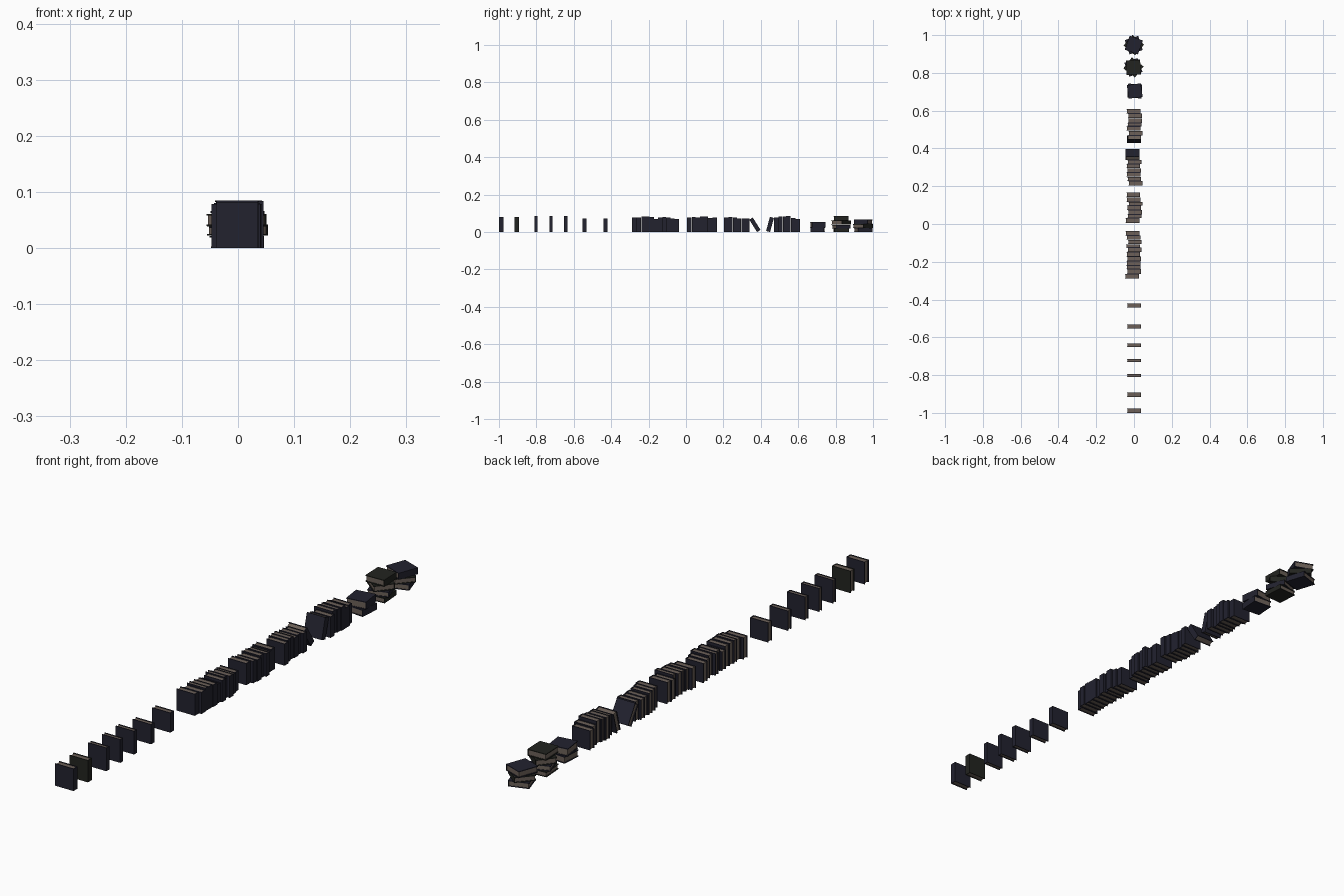
import bpy, bmesh
from math import radians, sin
from mathutils import Matrix, Vector

if "Cube" in bpy.data.objects:
    bpy.data.objects.remove(bpy.data.objects["Cube"])


def material(name, rgb):
    m = bpy.data.materials.new(name)
    m.diffuse_color = (*rgb, 1)
    m.use_nodes = True
    m.node_tree.nodes["Principled BSDF"].inputs["Base Color"].default_value = m.diffuse_color
    return m


NAVY = material("navy cover", (0.016, 0.016, 0.028))
BLACK = material("black green cover", (0.016, 0.017, 0.014))
PAPER = material("aged paper", (0.150, 0.118, 0.098))


def prism(bm, outline, z0, z1, index):
    """Extrude a flat outline from z0 to z1."""
    face = bm.faces.new([bm.verts.new((x, y, z0)) for x, y in outline])
    made = bmesh.ops.extrude_face_region(bm, geom=[face])
    verts = [g for g in made["geom"] if isinstance(g, bmesh.types.BMVert)]
    bmesh.ops.translate(bm, verts=verts, vec=(0, 0, z1 - z0))
    for f in set(f for v in verts for f in v.link_faces) | {face}:
        f.material_index = index


def book(name, matrix, thick, height, cover=NAVY, width=0.074):
    """Upright book, spine on +x, standing on the origin."""
    bm = bmesh.new()
    w, t, c = width / 2, thick / 2, 0.0028
    # C-shaped cover
    prism(bm, [(-w, -t), (w, -t), (w, t), (-w, t), (-w, t - c),
               (w - c, t - c), (w - c, -t + c), (-w, -t + c)], 0, height, 0)
    # page block, slightly inset
    p = t - c
    prism(bm, [(-w + 0.003, -p), (w - c, -p), (w - c, p), (-w + 0.003, p)],
          0.002, height - 0.002, 1)
    bmesh.ops.recalc_face_normals(bm, faces=bm.faces)
    bm.transform(matrix)
    mesh = bpy.data.meshes.new(name)
    bm.to_mesh(mesh)
    bm.free()
    mesh.materials.append(cover)
    mesh.materials.append(PAPER)
    bpy.context.collection.objects.link(bpy.data.objects.new(name, mesh))


def at(x, y, z=0):
    return Matrix.Translation(Vector((x, y, z)))


# Spaced single books: y, thickness, height
singles = [(-0.988, 0.024, 0.081), (-0.905, 0.024, 0.080), (-0.802, 0.017, 0.085),
           (-0.722, 0.017, 0.085), (-0.642, 0.018, 0.085), (-0.543, 0.020, 0.072),
           (-0.431, 0.022, 0.072)]
for i, (y, t, h) in enumerate(singles):
    book("single_book", at(-0.001, y), t, h, BLACK if i == 1 else NAVY)


# Packed rows: start y, then thickness, height, x offset of each book
def row(name, y, books):
    for t, h, x in books:
        book(name, at(x, y + t / 2), t - 0.0008, h)
        y += t


row("front_row_book", -0.288, [
    (0.024, 0.079, -0.010), (0.025, 0.079, 0.000), (0.019, 0.084, -0.002),
    (0.024, 0.082, -0.002), (0.024, 0.080, 0.000), (0.023, 0.070, -0.004),
    (0.024, 0.079, 0.003), (0.018, 0.080, -0.006), (0.024, 0.079, 0.004),
    (0.022, 0.073, -0.003), (0.024, 0.071, -0.008)])
row("middle_row_book", 0.006, [
    (0.025, 0.079, -0.008), (0.019, 0.080, 0.002), (0.024, 0.079, 0.006),
    (0.024, 0.083, 0.000), (0.019, 0.084, 0.008), (0.025, 0.075, -0.003),
    (0.025, 0.079, -0.004)])
row("leaning_row_book", 0.204, [
    (0.024, 0.079, 0.008), (0.022, 0.080, 0.001), (0.022, 0.079, -0.003),
    (0.023, 0.073, 0.000), (0.023, 0.073, -0.004), (0.022, 0.072, 0.003)])
row("back_row_book", 0.469, [
    (0.025, 0.077, 0.008), (0.023, 0.084, -0.002), (0.018, 0.084, 0.002),
    (0.025, 0.085, 0.006), (0.025, 0.074, 0.005), (0.025, 0.071, -0.003)])

# Leaning books at the ends of two rows
for x, y, angle, t in ((-0.008, 0.389, 32, 0.022), (0.001, 0.439, -15, 0.022)):
    a = radians(angle)
    book("leaning_book", at(x, y, t / 2 * abs(sin(a))) @ Matrix.Rotation(a, 4, "X"), t, 0.078)


# Flat stacks: centre, then thickness, height, turn, cover from the bottom up
def stack(name, x, y, books):
    z = 0
    for t, h, turn, cover in books:
        m = (at(x, y, z + t / 2) @ Matrix.Rotation(radians(turn), 4, "Z")
             @ Matrix.Rotation(radians(90), 4, "X") @ at(0, 0, -h / 2))
        book(name, m, t - 0.0005, h, cover)
        z += t


stack("low_stack_book", 0.004, 0.704, [
    (0.025, 0.074, -4, NAVY), (0.028, 0.072, 8, NAVY)])
stack("tall_stack_book", -0.003, 0.829, [
    (0.019, 0.078, 4, BLACK), (0.020, 0.078, 20, NAVY),
    (0.022, 0.078, 52, BLACK), (0.024, 0.077, 2, BLACK)])
stack("end_stack_book", -0.001, 0.947, [
    (0.022, 0.079, 18, NAVY), (0.020, 0.080, 50, BLACK), (0.024, 0.078, -20, NAVY)])
